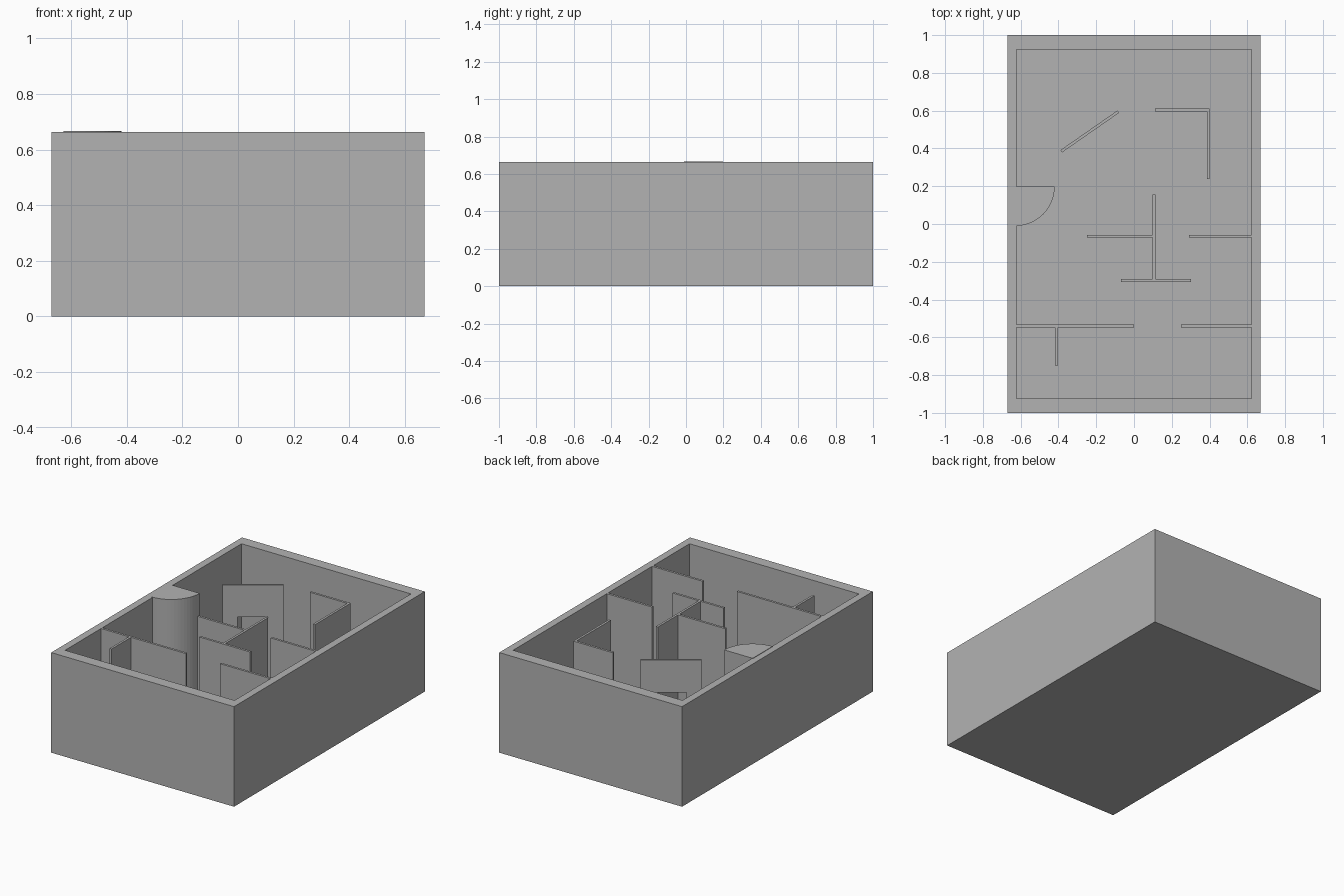
import bpy, bmesh
from math import cos, sin, pi, atan2, hypot
from mathutils import Matrix, Vector

default = bpy.data.objects.get("Cube")
if default:
    bpy.data.objects.remove(default, do_unlink=True)

HEIGHT, FLOOR, THICK = 0.664, 0.02, 0.015
INNER_X, INNER_Y = 0.622, 0.925

grey = bpy.data.materials.new("plain grey")
grey.use_nodes = True
grey.diffuse_color = (0.45, 0.45, 0.45, 1)
grey.node_tree.nodes["Principled BSDF"].inputs["Base Color"].default_value = grey.diffuse_color


def finish(name, bm):
    bmesh.ops.recalc_face_normals(bm, faces=bm.faces)
    mesh = bpy.data.meshes.new(name)
    bm.to_mesh(mesh)
    bm.free()
    mesh.materials.append(grey)
    obj = bpy.data.objects.new(name, mesh)
    bpy.context.collection.objects.link(obj)
    return obj


def prism(name, points, offset):
    """Extrude a closed outline of 3D points along an offset."""
    bm = bmesh.new()
    face = bm.faces.new([bm.verts.new(p) for p in points])
    result = bmesh.ops.extrude_face_region(bm, geom=[face], use_keep_orig=True)
    moved = [v for v in result["geom"] if isinstance(v, bmesh.types.BMVert)]
    bmesh.ops.translate(bm, verts=moved, vec=offset)
    return finish(name, bm)


def partition(name, x0, x1, y0, y1):
    outline = [(x0, y0, FLOOR), (x1, y0, FLOOR), (x1, y1, FLOOR), (x0, y1, FLOOR)]
    return prism(name, outline, (0, 0, HEIGHT - FLOOR))


def wall_along_x(name, x0, x1, y):
    return partition(name, x0, x1, y - THICK / 2, y + THICK / 2)


def wall_along_y(name, x, y0, y1):
    return partition(name, x - THICK / 2, x + THICK / 2, y0, y1)


# Open tray: a block whose top is inset and pushed down to the floor
bm = bmesh.new()
bmesh.ops.create_cube(bm, size=1, matrix=Matrix.Translation((0, 0, HEIGHT / 2))
                      @ Matrix.Diagonal((1.342, 2, HEIGHT, 1)))
bm.faces.ensure_lookup_table()
top = max(bm.faces, key=lambda f: f.calc_center_median().z)
bmesh.ops.inset_region(bm, faces=[top], thickness=0.05)
for v in top.verts:
    v.co.x = INNER_X if v.co.x > 0 else -INNER_X
    v.co.y = INNER_Y if v.co.y > 0 else -INNER_Y
hole = bmesh.ops.extrude_face_region(bm, geom=[top])
bmesh.ops.translate(bm, vec=(0, 0, FLOOR - HEIGHT),
                    verts=[v for v in hole["geom"] if isinstance(v, bmesh.types.BMVert)])
if top.is_valid:
    bmesh.ops.delete(bm, geom=[top], context="FACES_ONLY")
finish("outer_shell", bm)

# Straight partitions
wall_along_x("front_right_wall", -INNER_X, 0, -0.54)
wall_along_y("front_stub_wall", -0.41, -0.75, -0.54)
wall_along_x("front_left_wall", 0.25, INNER_X, -0.54)
wall_along_x("middle_front_wall", -0.07, 0.303, -0.3)
wall_along_y("middle_spine_wall", 0.105, -0.3, 0.155)
wall_along_x("middle_cross_wall", -0.248, 0.1, -0.065)
wall_along_x("middle_left_wall", 0.29, INNER_X, -0.065)
wall_along_x("rear_corner_wall", 0.11, 0.4, 0.603)
wall_along_y("rear_corner_return", 0.393, 0.238, 0.603)

# Diagonal wall with a doorway in its middle half
start, end = Vector((-0.385, 0.385)), Vector((-0.083, 0.595))
length = (end - start).length
door_top = 0.45
side = [(0, FLOOR), (length * 0.25, FLOOR), (length * 0.25, door_top)]
profile = side + [(length - s, z) for s, z in reversed(side)] + [(length, HEIGHT), (0, HEIGHT)]
diagonal = prism("diagonal_doorway_wall", [(s, -THICK / 2, z) for s, z in profile], (0, THICK, 0))
diagonal.location = (start.x, start.y, 0)
diagonal.rotation_euler.z = atan2(end.y - start.y, end.x - start.x)

# Quarter-round column against the right wall
RADIUS, STEPS = 0.208, 16
corner = (-0.628, 0.198)
arc = [(corner[0] + RADIUS * cos(a), corner[1] - RADIUS * sin(a), 0)
       for a in (i * pi / 2 / STEPS for i in range(STEPS + 1))]
prism("quarter_column", [(corner[0], corner[1], 0)] + arc, (0, 0, HEIGHT + 0.003))
